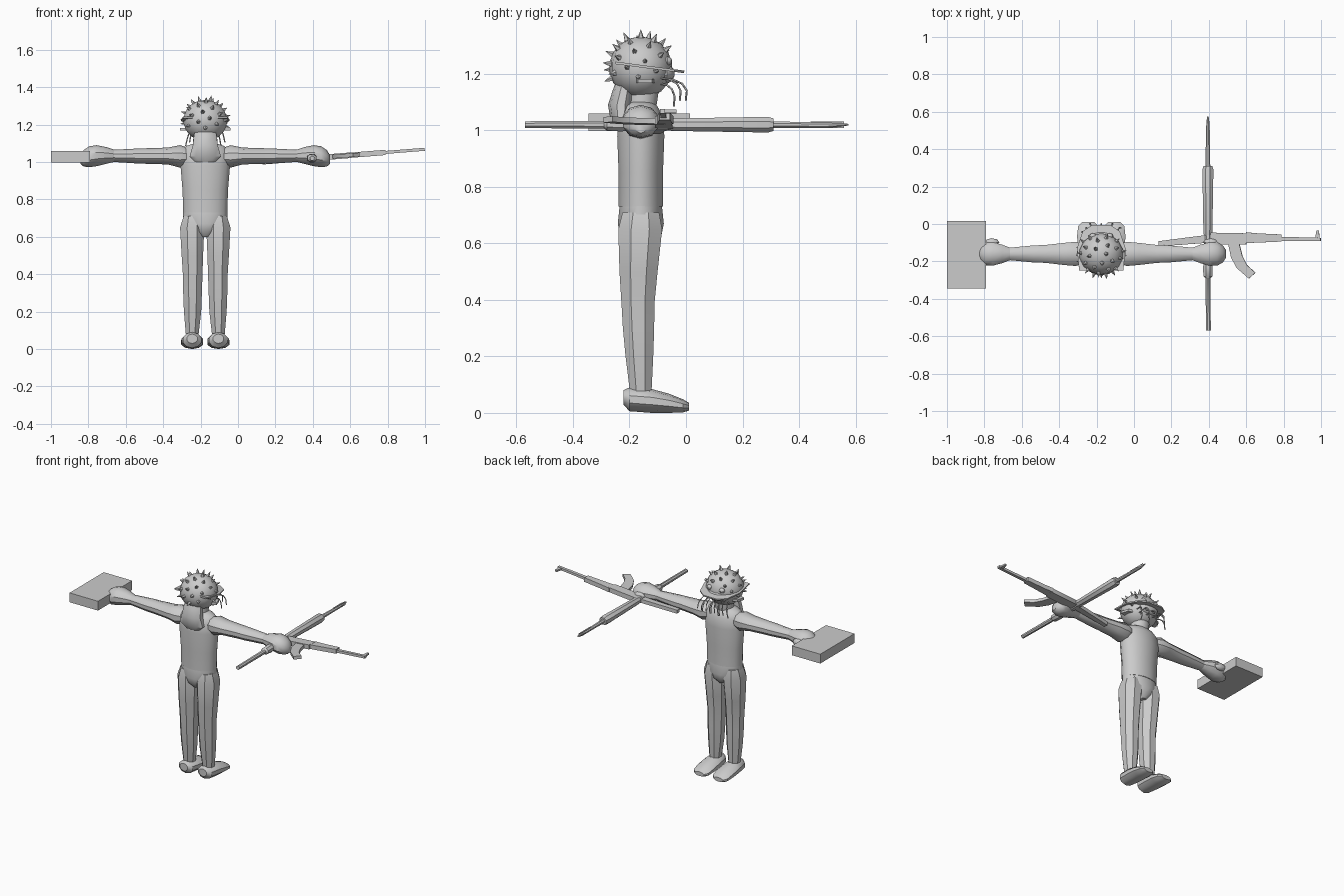
import bpy, bmesh, math
from mathutils import Vector

if "Cube" in bpy.data.objects:
    bpy.data.objects.remove(bpy.data.objects["Cube"])

grey = bpy.data.materials.new("plain grey")
grey.use_nodes = True
grey.diffuse_color = (0.6, 0.6, 0.6, 1)
grey.node_tree.nodes["Principled BSDF"].inputs["Base Color"].default_value = (0.6, 0.6, 0.6, 1)

BODY = (-0.175, -0.16, 0)   # body centre line on the floor
parts = []


def finish(name, bm, loc=BODY, mirror=False):
    bmesh.ops.recalc_face_normals(bm, faces=bm.faces[:])
    me = bpy.data.meshes.new(name)
    bm.to_mesh(me)
    bm.free()
    me.materials.append(grey)
    ob = bpy.data.objects.new(name, me)
    ob.location = loc
    bpy.context.collection.objects.link(ob)
    if mirror:
        ob.modifiers.new("mirror", "MIRROR").use_clip = False
    parts.append(ob)
    return ob


def loft(name, axis, rows, n=12, loc=BODY, mirror=False):
    """Rows are (position on axis, centre u, centre v, radius u, radius v)."""
    bm = bmesh.new()
    rings = []
    for t, cu, cv, ru, rv in rows:
        ring = []
        for i in range(n):
            a = math.tau * (i + 0.5) / n
            u, v = cu + ru * math.cos(a), cv + rv * math.sin(a)
            ring.append(bm.verts.new({"x": (t, u, v), "y": (u, t, v), "z": (u, v, t)}[axis]))
        rings.append(ring)
    for a, b in zip(rings, rings[1:]):
        for i in range(n):
            j = (i + 1) % n
            bm.faces.new((a[i], a[j], b[j], b[i]))
    bm.faces.new(rings[0])
    bm.faces.new(rings[-1])
    return finish(name, bm, loc, mirror)


def plate(name, outline, thick, loc, tilt=0.0, mirror=False):
    """Flat xy outline given thickness along z."""
    bm = bmesh.new()
    lo = [bm.verts.new((x, y, -thick / 2)) for x, y in outline]
    hi = [bm.verts.new((x, y, thick / 2)) for x, y in outline]
    bm.faces.new(lo)
    bm.faces.new(hi)
    for i in range(len(lo)):
        j = (i + 1) % len(lo)
        bm.faces.new((lo[i], lo[j], hi[j], hi[i]))
    ob = finish(name, bm, loc, mirror)
    ob.rotation_euler.y = tilt
    return ob


def ball(name, centre, size, mirror=False, seg=14):
    bm = bmesh.new()
    bmesh.ops.create_uvsphere(bm, u_segments=seg, v_segments=seg // 2 + 2, radius=1)
    for v in bm.verts:
        v.co = Vector(centre) + v.co * Vector(size)
    return finish(name, bm, BODY, mirror)


# Trunk
loft("torso", "z", [(0.73, 0, 0, .12, .08), (0.85, 0, 0, .124, .08), (0.98, 0, 0, .135, .085),
                    (1.05, 0, 0, .132, .08), (1.085, 0, 0, .105, .06), (1.1, 0, 0, .06, .045)], 16)
loft("pelvis", "z", [(0.6, 0, 0, .03, .05), (0.63, 0, 0, .08, .075), (0.67, 0, 0, .122, .083),
                     (0.735, 0, 0, .12, .076)], 16)
loft("neck", "z", [(1.07, 0, 0, .06, .055), (1.17, 0, .01, .055, .06)])
loft("back_hair", "z", [(1.0, 0, -.065, .055, .025), (1.03, 0, -.07, .088, .036), (1.09, 0, -.07, .07, .046),
                        (1.14, 0, -.06, .064, .04), (1.18, 0, -.05, .055, .035)], 10)

# Legs and feet
loft("legs", "z", [(0.07, .07, 0, .036, .041), (0.2, .068, -.005, .05, .053), (0.3, .068, -.008, .054, .06),
                   (0.385, .067, -.01, .056, .063), (0.5, .069, -.008, .062, .073),
                   (0.65, .07, -.002, .07, .084), (0.71, .07, 0, .05, .07)], 8, mirror=True)
loft("feet", "y", [(-.062, .07, .055, .03, .025), (-.04, .07, .048, .052, .042), (.04, .07, .042, .06, .042),
                   (.1, .07, .034, .062, .034), (.15, .07, .025, .056, .023), (.17, .07, .022, .035, .014)],
     10, mirror=True)

# Arms and hands
loft("arms", "x", [(.09, 0, 1.03, .05, .045), (.135, 0, 1.03, .068, .06), (.2, 0, 1.032, .062, .045),
                   (.3, 0, 1.032, .05, .042), (.36, 0, 1.032, .048, .04), (.5, 0, 1.033, .034, .032)],
     10, mirror=True)
loft("hands", "x", [(.485, 0, 1.033, .034, .032), (.53, 0, 1.035, .052, .045), (.58, 0, 1.034, .066, .056),
                    (.62, 0, 1.028, .066, .056), (.65, 0, 1.02, .048, .044), (.668, 0, 1.012, .02, .022)],
     10, mirror=True)
ball("thumbs", (.585, .062, 1.03), (.04, .022, .024), True, 8)

# Head with its ring of spikes
HEAD = Vector((0, 0, 1.222))
ball("head", HEAD, (.12, .112, .11))
bm = bmesh.new()
count = 38
for i in range(count):
    h = 0.97 - 1.4 * i / count
    a = i * math.pi * (3 - math.sqrt(5))
    r = math.sqrt(1 - h * h)
    d = Vector((r * math.cos(a), r * math.sin(a), h))
    if d.y > 0.6 and h < 0.3:
        continue    # leave the face clear
    turn = d.to_track_quat("Z", "Y").to_matrix().to_4x4()
    turn.translation = HEAD + d * 0.12
    bmesh.ops.create_cone(bm, cap_ends=True, segments=5, radius1=.014, radius2=.001,
                          depth=.036, matrix=turn)
finish("head_spikes", bm)

# Face
ball("snout", (0, .085, 1.2), (.07, .035, .035))
ball("eyes", (.045, .095, 1.245), (.02, .016, .016), True, 8)
visor = plate("brow_visor", [(.118, -.09), (.13, .03), (.1, .12), (.05, .155), (-.05, .155), (-.1, .12),
                             (-.13, .03), (-.118, -.09)], .009, (BODY[0], BODY[1], 1.227))
visor.rotation_euler.x = -0.13
plate("cheek_fins", [(.08, -.02), (.135, -.01), (.12, .04), (.08, .05)], .015,
      (BODY[0], BODY[1], 1.175), mirror=True)

# Curling whiskers
bm = bmesh.new()
curve = bpy.data.curves.new("whiskers", "CURVE")
curve.dimensions = "3D"
curve.bevel_depth = .0035
curve.bevel_resolution = 0
curve.materials.append(grey)
bm.free()
for i in range(11):
    x = (i - 5) * .015
    reach = .05 + .022 * (i % 3)
    spline = curve.splines.new("POLY")
    spline.points.add(4)
    for k, p in enumerate(spline.points):
        t = k / 4
        p.co = (x * (1 + .4 * t), .07 + reach * math.sin(t * 1.9), 1.185 - .02 * (i % 3 == 0) - .08 * t * t, 1)
whiskers = bpy.data.objects.new("whiskers", curve)
whiskers.location = BODY
bpy.context.collection.objects.link(whiskers)

# Flat box at the right hand
plate("flat_box", [(-1, -.345), (-.79, -.345), (-.79, .015), (-1, .015)], .062, (0, 0, 1.029))

# Rifle pointing sideways, lying on its flank
rifle = {
    "rifle_stock": ([(-.27, -.04), (-.27, -.012), (-.02, .02), (0, -.02)], .024),
    "rifle_receiver": ([(-.02, -.03), (.2, -.03), (.21, .03), (.0, .034), (-.03, .015)], .03),
    "rifle_grip": ([(.0, -.03), (.04, -.03), (.02, -.1), (-.01, -.1)], .022),
    "rifle_magazine": ([(.105, -.03), (.165, -.03), (.18, -.09), (.205, -.14), (.25, -.18), (.215, -.212),
                        (.15, -.155), (.12, -.1)], .02),
    "rifle_forend": ([(.2, -.022), (.39, -.014), (.39, .024), (.26, .03), (.2, .036)], .028),
    "rifle_barrel": ([(.38, -.01), (.6, -.012), (.6, .006), (.38, .012)], .016),
    "rifle_sight": ([(.57, 0), (.595, 0), (.59, .046), (.578, .046)], .012),
}
for name, (outline, thick) in rifle.items():
    plate(name, outline, thick, (.4, -.08, 1.02), -.08)

# Long gun pointing forward through the left hand
GUN = (.395, 0, 1.02)
loft("long_gun_rear", "y", [(-.57, .003, 0, .014, .013), (-.29, 0, 0, .014, .015), (-.28, 0, 0, .026, .022),
                            (-.23, 0, 0, .028, .026), (-.2, 0, 0, .02, .022), (-.04, 0, 0, .022, .02)], 8, GUN)
loft("long_gun_forend", "y", [(-.07, 0, 0, .022, .018), (-.04, 0, 0, .026, .024), (.29, 0, 0, .032, .03),
                              (.31, 0, 0, .026, .024)], 8, GUN)
loft("long_gun_barrel", "y", [(.3, 0, 0, .014, .013), (.5, 0, -.002, .011, .01), (.55, 0, 0, .008, .007),
                              (.575, 0, 0, .004, .003)], 8, GUN)
plate("long_gun_sight", [(-.004, .44), (.004, .44), (.004, .56), (-.004, .53)], .024, GUN)

# Soft shading with crisp edges
bpy.ops.object.select_all(action="DESELECT")
for ob in parts:
    ob.select_set(True)
bpy.context.view_layer.objects.active = parts[0]
bpy.ops.object.shade_smooth_by_angle(angle=math.radians(35))
